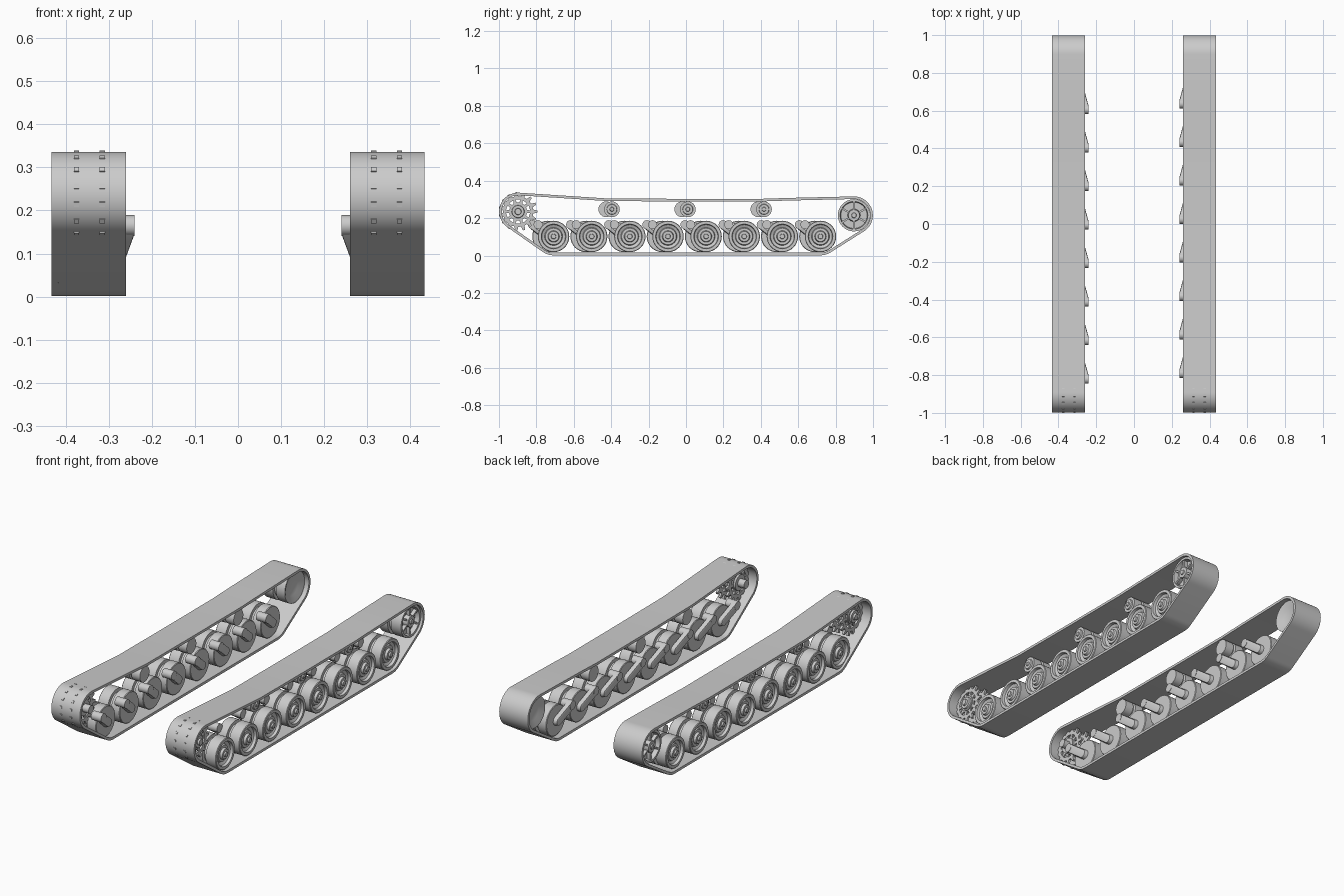
import bpy, bmesh
from math import sin, cos, pi, radians

cube = bpy.data.objects.get("Cube")
if cube:
    bpy.data.objects.remove(cube)

steel = bpy.data.materials.new("steel_grey")
steel.use_nodes = True
GREY = (0.6, 0.6, 0.6, 1)
steel.diffuse_color = GREY
steel.node_tree.nodes["Principled BSDF"].inputs["Base Color"].default_value = GREY


def finish(name, bm, angle=35):
    bmesh.ops.recalc_face_normals(bm, faces=bm.faces)
    me = bpy.data.meshes.new(name)
    bm.to_mesh(me)
    bm.free()
    me.materials.append(steel)
    me.shade_smooth()
    me.set_sharp_from_angle(angle=radians(angle))
    ob = bpy.data.objects.new(name, me)
    bpy.context.collection.objects.link(ob)
    return ob


def circle(y, z, r, n=32, start=0, end=2 * pi):
    step = (end - start) / n
    return [(y + r * cos(start + i * step), z + r * sin(start + i * step)) for i in range(n)]


def lathe(name, side, y, z, profile, n=32):
    """Solid of revolution about a cross axle; profile is (x, radius) from inside out."""
    bm = bmesh.new()
    rings = [[bm.verts.new((side * x, *p)) for p in circle(y, z, r, n)] for x, r in profile]
    for a, b in zip(rings, rings[1:]):
        for i in range(n):
            j = (i + 1) % n
            bm.faces.new((a[i], a[j], b[j], b[i]))
    bm.faces.new(rings[0])
    bm.faces.new(rings[-1])
    return finish(name, bm)


def band(name, side, outer, inner, x0, x1, angle=35):
    """Closed ring between two matching outlines, extruded across x."""
    bm = bmesh.new()
    loops = [[bm.verts.new((side * x, *p)) for p in pts]
             for pts, x in ((outer, x0), (outer, x1), (inner, x1), (inner, x0))]
    n = len(outer)
    for k in range(4):
        a, b = loops[k], loops[(k + 1) % 4]
        for i in range(n):
            j = (i + 1) % n
            bm.faces.new((a[i], a[j], b[j], b[i]))
    return finish(name, bm, angle)


def hull(name, side, rings):
    """Convex body around circles given as (x, y, z, r)."""
    bm = bmesh.new()
    for x, y, z, r in rings:
        for p in circle(y, z, r, 16):
            bm.verts.new((side * x, *p))
    bmesh.ops.convex_hull(bm, input=bm.verts)
    bmesh.ops.dissolve_limit(bm, angle_limit=0.01, verts=bm.verts, edges=bm.edges)
    return finish(name, bm)


def toothed(y, z, root, tip, teeth):
    pts = []
    for i in range(teeth):
        for f, r in ((-0.3, root), (-0.13, tip), (0.13, tip), (0.3, root)):
            a = (i + f) * 2 * pi / teeth
            pts.append((y + r * cos(a), z + r * sin(a)))
    return pts


SPROCKET, IDLER = (-0.898, 0.235), (0.898, 0.215)
FIRST, LAST, AXLE_Z = -0.708, 0.719, 0.102


def belt_outline(inset):
    r = 0.101 - inset
    arcs = [(*SPROCKET, 86, 235, 20), (FIRST, AXLE_Z, 235, 270, 6),
            (LAST, AXLE_Z, 270, 302, 6), (*IDLER, 302, 450, 20)]
    pts = []
    for y, z, a, b, n in arcs:
        pts += circle(y, z, r, n, radians(a), radians(b))
        pts.append((y + r * cos(radians(b)), z + r * sin(radians(b))))
    return pts + [(y, z - inset) for y, z in ((0.55, 0.308), (0.4, 0.303), (0, 0.303), (-0.42, 0.305))]


WHEEL = [(0.285, 0.05), (0.285, 0.081), (0.288, 0.084), (0.338, 0.084), (0.338, 0.066),
         (0.358, 0.066), (0.358, 0.084), (0.417, 0.084), (0.42, 0.081), (0.42, 0.066),
         (0.405, 0.063), (0.398, 0.048), (0.407, 0.044), (0.407, 0.031), (0.42, 0.027),
         (0.42, 0.014), (0.428, 0.012)]
ROLLER = [(0.268, 0.025), (0.268, 0.042), (0.318, 0.042), (0.318, 0.026), (0.332, 0.026),
          (0.332, 0.042), (0.382, 0.042), (0.382, 0.028), (0.39, 0.026), (0.39, 0.012), (0.396, 0.01)]
IDLER_WHEEL = [(0.3, 0.05), (0.285, 0.078), (0.285, 0.086), (0.338, 0.086), (0.338, 0.07),
               (0.358, 0.07), (0.358, 0.086), (0.42, 0.086), (0.42, 0.074), (0.395, 0.07),
               (0.395, 0.034), (0.422, 0.03), (0.422, 0.014), (0.428, 0.012)]

for side, label, shift in ((1, "left", 0), (-1, "right", -0.03)):
    # Track belt
    band(label + "_track_belt", side, belt_outline(0), belt_outline(0.014), 0.26, 0.433)

    # Road wheels with their swing arms
    for i in range(8):
        y = FIRST + (LAST - FIRST) * i / 7 + shift
        lathe(f"{label}_road_wheel_{i + 1}", side, y, AXLE_Z, WHEEL)
        py, pz = y - 0.083, 0.165
        hull(f"{label}_swing_arm_{i + 1}", side,
             [(0.284, y, AXLE_Z, 0.026), (0.264, y, AXLE_Z, 0.022),
              (0.264, py, pz, 0.024), (0.241, py, pz, 0.022)])
        lathe(f"{label}_arm_pivot_{i + 1}", side, py, pz, [(0.24, 0.024), (0.3, 0.024)], 16)

    # Return rollers
    for i, y in enumerate((-0.396, 0.01, 0.417)):
        lathe(f"{label}_return_roller_{i + 1}", side, y + shift, 0.247, ROLLER, 24)

    # Drive sprocket: two toothed rings, star plates and a hub
    for part, x in (("inner", 0.309), ("outer", 0.369)):
        ring = toothed(*SPROCKET, 0.082, 0.104, 15)
        band(f"{label}_sprocket_{part}_teeth", side, ring, circle(*SPROCKET, 0.064, len(ring)),
             x, x + 0.012, 20)
        star = toothed(*SPROCKET, 0.048, 0.068, 10)
        band(f"{label}_sprocket_{part}_star", side, star, circle(*SPROCKET, 0.03, len(star)),
             x + 0.002, x + 0.01, 20)
    lathe(label + "_sprocket_hub", side, *SPROCKET,
          [(0.262, 0.022), (0.3, 0.022), (0.3, 0.042), (0.385, 0.042), (0.385, 0.034),
           (0.395, 0.032), (0.395, 0.018), (0.405, 0.016)])

    # Idler wheel with radial ribs
    lathe(label + "_idler_wheel", side, *IDLER, IDLER_WHEEL, 40)
    for i in range(6):
        a = i * pi / 3 + pi / 6
        ends = [(x, IDLER[0] + d * cos(a), IDLER[1] + d * sin(a), 0.005)
                for d in (0.03, 0.073) for x in (0.394, 0.415)]
        hull(f"{label}_idler_rib_{i + 1}", side, ends)
